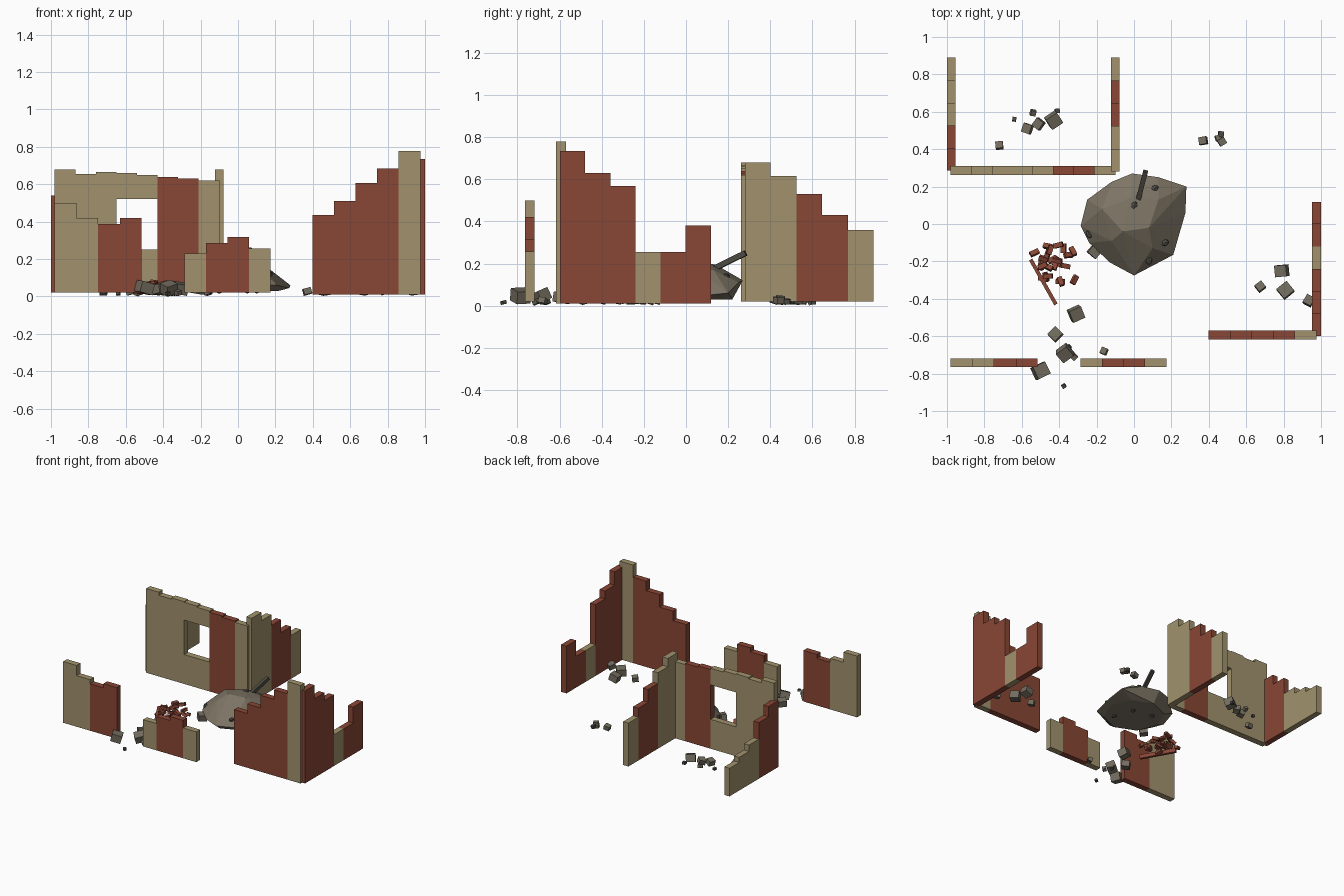
import bpy, bmesh, math, random
from mathutils import Vector, Matrix, Euler

if "Cube" in bpy.data.objects:
    bpy.data.objects.remove(bpy.data.objects["Cube"])

random.seed(7)


def material(name, rgb):
    m = bpy.data.materials.new(name)
    m.diffuse_color = (*rgb, 1)
    m.use_nodes = True
    m.node_tree.nodes["Principled BSDF"].inputs["Base Color"].default_value = m.diffuse_color
    return m


RED = material("red_brick", (0.25, 0.062, 0.036))
TAN = material("tan_plaster", (0.36, 0.29, 0.155))
STONE = material("boulder_stone", (0.205, 0.175, 0.128))
RUBBLE = material("rubble_grey", (0.17, 0.15, 0.112))
DARK = material("charred_dark", (0.075, 0.068, 0.056))


def finish(name, bm, mats):
    me = bpy.data.meshes.new(name)
    bm.to_mesh(me)
    bm.free()
    ob = bpy.data.objects.new(name, me)
    for m in mats:
        me.materials.append(m)
    bpy.context.collection.objects.link(ob)
    return ob


def wall(name, axis, start, end, across, base, heights, colours, window=None):
    """Stepped ruin wall of equal columns; window = (columns, sill, head)."""
    bm = bmesh.new()
    n = len(heights)
    a0, a1 = across
    width = (end - start) / n

    def quad(pts, normal, mat):
        place = (lambda p: Vector(p)) if axis == 'x' else (lambda p: Vector((p[1], p[0], p[2])))
        f = bm.faces.new([bm.verts.new(place(p)) for p in pts])
        f.normal_update()
        f.material_index = mat
        if f.normal.dot(place(normal)) < 0:
            f.normal_flip()

    cols = [[]]
    for i, h in enumerate(heights):
        hole = window and i in window[0]
        cols.append([(base, window[1]), (window[2], h)] if hole else [(base, h)])
    cols.append([])
    mats = [0] + [0 if c == 'r' else 1 for c in colours] + [0]
    solid = lambda col, z: any(lo < z < hi for lo, hi in col)

    for i in range(1, n + 1):
        u0, u1, m = start + (i - 1) * width, start + i * width, mats[i]
        for lo, hi in cols[i]:
            for a, s in ((a0, -1), (a1, 1)):
                quad([(u0, a, lo), (u1, a, lo), (u1, a, hi), (u0, a, hi)], (0, s, 0), m)
            for z, s in ((lo, -1), (hi, 1)):
                quad([(u0, a0, z), (u1, a0, z), (u1, a1, z), (u0, a1, z)], (0, 0, s), m)
    # exposed side faces where neighbouring columns differ
    for i in range(n + 1):
        u = start + i * width
        levels = sorted({z for c in cols[i:i + 2] for iv in c for z in iv})
        for lo, hi in zip(levels, levels[1:]):
            left, right = (solid(cols[k], (lo + hi) / 2) for k in (i, i + 1))
            if left != right:
                quad([(u, a0, lo), (u, a1, lo), (u, a1, hi), (u, a0, hi)],
                     (1 if left else -1, 0, 0), mats[i] if left else mats[i + 1])
    bmesh.ops.remove_doubles(bm, verts=bm.verts, dist=1e-5)
    return finish(name, bm, [RED, TAN])


# ruined walls
wall("back_wall", 'x', -0.98, -0.10, (0.262, 0.31), 0.02,
     [0.68, 0.655, 0.665, 0.66, 0.65, 0.64, 0.63, 0.62], "tttttrrt", ((3, 4), 0.25, 0.52))
wall("back_left_wall", 'y', 0.285, 0.89, (-1.0, -0.955), 0.02,
     [0.54, 0.46, 0.33, 0.28, 0.24], "rrttt")
wall("back_inner_wall", 'y', 0.28, 0.89, (-0.124, -0.078), 0.02,
     [0.68, 0.615, 0.53, 0.43, 0.36], "ttrrt")
wall("front_left_wall", 'x', -0.98, -0.515, (-0.765, -0.718), 0.02,
     [0.50, 0.42, 0.388, 0.42], "ttrr")
wall("front_middle_wall", 'x', -0.287, 0.175, (-0.765, -0.718), 0.02,
     [0.23, 0.285, 0.317, 0.257], "trrt")
wall("front_right_wall", 'x', 0.397, 0.975, (-0.617, -0.57), 0.01,
     [0.435, 0.51, 0.608, 0.683, 0.778], "rrrrt")
wall("right_wall", 'y', -0.598, 0.118, (0.953, 1.0), 0.01,
     [0.735, 0.63, 0.568, 0.255, 0.255, 0.38], "rrrtrr")

# central boulder: hull of a rim, a raised crown and a flat underside
rim = [(-0.01, 0.27, 0.12), (0.13, 0.25, 0.11), (0.28, 0.20, 0.06), (0.275, 0.06, 0.045),
       (0.21, -0.165, 0.06), (0, -0.275, 0.07), (-0.13, -0.205, 0.06), (-0.24, -0.10, 0.06),
       (-0.285, -0.01, 0.065), (-0.25, 0.13, 0.08), (-0.12, 0.225, 0.13)]
crown = [(-0.17, 0.08, 0.175), (-0.02, 0.14, 0.195), (0.13, 0.13, 0.17), (0.08, -0.02, 0.215),
         (-0.06, -0.04, 0.215), (0.10, -0.13, 0.16), (-0.12, -0.09, 0.165)]
base = [(0.24 * math.cos(t) * 0.9, 0.22 * math.sin(t), 0.03)
        for t in [i * math.tau / 8 for i in range(8)]]
bm = bmesh.new()
for p in rim + crown + base:
    bm.verts.new(p)
hull = bmesh.ops.convex_hull(bm, input=bm.verts)
bmesh.ops.delete(bm, geom=[v for v in bm.verts if not v.link_faces], context='VERTS')
finish("boulder", bm, [STONE])


def block(bm, loc, size, rot):
    m = Matrix.Translation(loc) @ Euler(rot).to_matrix().to_4x4() @ Matrix.Diagonal((*size, 1))
    bmesh.ops.create_cube(bm, size=1, matrix=m)


# dark stones embedded in the boulder
bm = bmesh.new()
for x, y, z in [(0.0, 0.10, 0.195), (0.11, 0.19, 0.14), (-0.24, -0.055, 0.08), (0.165, -0.10, 0.12),
                (0.08, -0.195, 0.11), (0.05, 0.05, 0.03), (-0.1, 0.08, 0.03), (0.1, -0.1, 0.03)]:
    m = Matrix.Translation((x, y, z)) @ Matrix.Rotation(random.uniform(0, 3), 4, 'Z')
    bmesh.ops.create_icosphere(bm, subdivisions=1, radius=0.025,
                               matrix=m @ Matrix.Diagonal((1, 0.75, 0.6, 1)))
finish("embedded_stones", bm, [DARK])

# beam jutting out of the boulder
bm = bmesh.new()
p, q = Vector((0.015, 0.10, 0.16)), Vector((0.062, 0.283, 0.25))
rot = (q - p).to_track_quat('X', 'Z').to_euler()
block(bm, (p + q) / 2, ((q - p).length, 0.026, 0.026), rot)
finish("broken_beam", bm, [DARK])

# grey rubble: x, y, size
rubble = [(-.72, .42, .04), (-.57, .51, .05), (-.51, .535, .05), (-.43, .555, .07), (-.54, .595, .03),
          (.37, .445, .042), (.45, .46, .03), (.47, .44, .04), (.79, -.25, .065), (.675, -.335, .045),
          (.81, -.355, .07), (.935, -.41, .05), (-.42, -.59, .06), (-.31, -.48, .07), (-.37, -.69, .07),
          (-.32, -.71, .03), (-.16, -.68, .035), (-.50, -.785, .075), (-.21, -.145, .06)]
dark_bits = [(-.64, .56, .022), (-.41, .605, .025), (.465, .48, .03), (-.375, -.866, .022), (-.35, -.66, .025)]
for name, items, mat in (("rubble", rubble, RUBBLE), ("dark_rubble", dark_bits, DARK)):
    bm = bmesh.new()
    for x, y, s in items:
        rot = (random.uniform(-.35, .35), random.uniform(-.35, .35), random.uniform(0, 1.5))
        block(bm, (x, y, s * 0.6 + 0.002), (s, s * 0.95, s * 0.8), rot)
    finish(name, bm, [mat])

# heap of loose bricks and a fallen strip of brickwork
bm = bmesh.new()
for i in range(24):
    d = i / 23
    x = -0.43 + 0.10 * d * random.choice((-0.7, 1)) + random.uniform(-.04, .04)
    y = -0.22 + 0.11 * random.uniform(-1, 1)
    z = 0.025 + random.uniform(0, 0.07) * (1 - d)
    block(bm, (x, y, z), (0.05, 0.026, 0.022),
          (random.uniform(-.5, .5), random.uniform(-.5, .5), random.uniform(0, 3.1)))
finish("brick_pile", bm, [RED])
bm = bmesh.new()
block(bm, (-0.485, -0.31, 0.03), (0.275, 0.02, 0.03), (0, 0, math.atan2(-0.24, 0.135)))
finish("fallen_brick_strip", bm, [RED])
